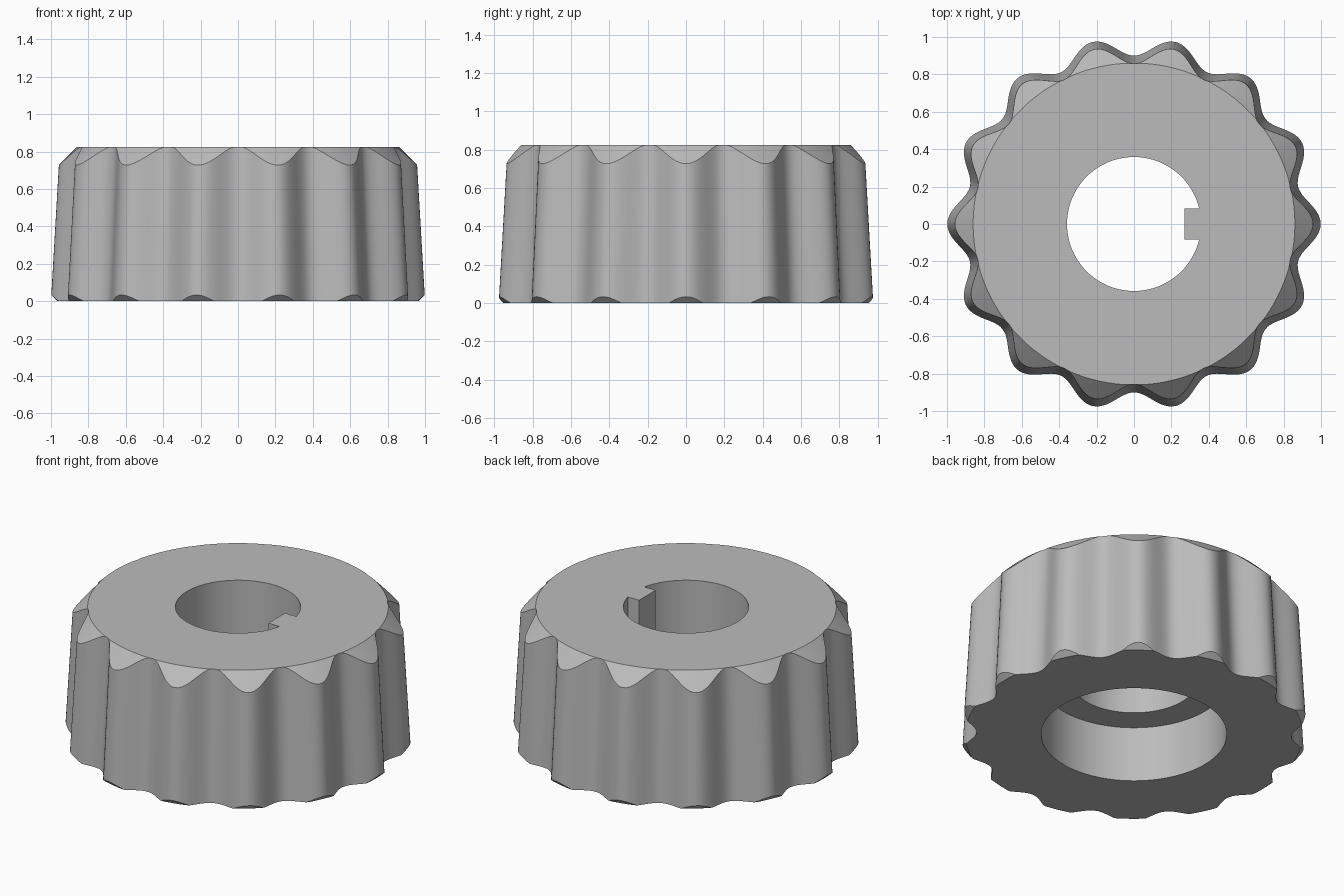
import bpy
import bmesh
from math import cos, sin, pi, radians

if "Cube" in bpy.data.objects:
    bpy.data.objects.remove(bpy.data.objects["Cube"], do_unlink=True)

HEIGHT = 0.825
LOBES = 14
STEPS = LOBES * 24
DRAFT = 0.058          # inward taper per unit of height
TOP_R, BASE_R = 0.86, 0.965
BORE_R, RECESS_R, RECESS_TOP = 0.358, 0.53, 0.35


def make_material(name, rgb):
    mat = bpy.data.materials.new(name)
    mat.use_nodes = True
    mat.diffuse_color = (*rgb, 1)
    mat.node_tree.nodes["Principled BSDF"].inputs["Base Color"].default_value = (*rgb, 1)
    return mat


def cross_section(angle):
    """Closed radius/height loop of the wall at one angle."""
    lobe = 0.95 + 0.05 * cos(LOBES * angle)
    flank = lambda z: lobe * (1 - DRAFT * z)
    low = max(0, (lobe - BASE_R) / (1 + DRAFT * lobe))
    high = min(HEIGHT, (TOP_R + HEIGHT - lobe) / (1 - DRAFT * lobe))
    return [
        (RECESS_R, 0),
        (min(BASE_R, lobe), 0),
        (flank(low), low),
        (flank(high), high),
        (min(TOP_R, flank(HEIGHT)), HEIGHT),
        (BORE_R, HEIGHT),
        (BORE_R, RECESS_TOP),
        (RECESS_R, RECESS_TOP),
    ]


def make_object(name, bm, mat):
    bmesh.ops.recalc_face_normals(bm, faces=bm.faces)
    mesh = bpy.data.meshes.new(name)
    bm.to_mesh(mesh)
    bm.free()
    mesh.materials.append(mat)
    obj = bpy.data.objects.new(name, mesh)
    bpy.context.collection.objects.link(obj)
    return obj


grey = make_material("plain grey", (0.5, 0.5, 0.5))

# Lobed knob body with chamfered ends, through bore and underside recess
bm = bmesh.new()
columns = []
for i in range(STEPS):
    a = 2 * pi * i / STEPS
    columns.append([bm.verts.new((r * cos(a), r * sin(a), z)) for r, z in cross_section(a)])
for i, col in enumerate(columns):
    nxt = columns[(i + 1) % STEPS]
    for j in range(len(col)):
        k = (j + 1) % len(col)
        bm.faces.new((col[j], nxt[j], nxt[k], col[k]))
bmesh.ops.remove_doubles(bm, verts=bm.verts, dist=0.00005)
knob = make_object("knob_body", bm, grey)

# Square key inside the bore, merged into the body
bm = bmesh.new()
bmesh.ops.create_cube(bm, size=1)
for v in bm.verts:
    v.co.x = 0.27 if v.co.x < 0 else 0.42
    v.co.y *= 0.166
    v.co.z = RECESS_TOP if v.co.z < 0 else HEIGHT
key = make_object("bore_key", bm, grey)

union = knob.modifiers.new("key", "BOOLEAN")
union.operation = "UNION"
union.solver = "EXACT"
union.object = key
bpy.ops.object.select_all(action="DESELECT")
bpy.context.view_layer.objects.active = knob
knob.select_set(True)
bpy.ops.object.modifier_apply(modifier=union.name)
bpy.data.objects.remove(key, do_unlink=True)
bpy.ops.object.shade_smooth_by_angle(angle=radians(30))
